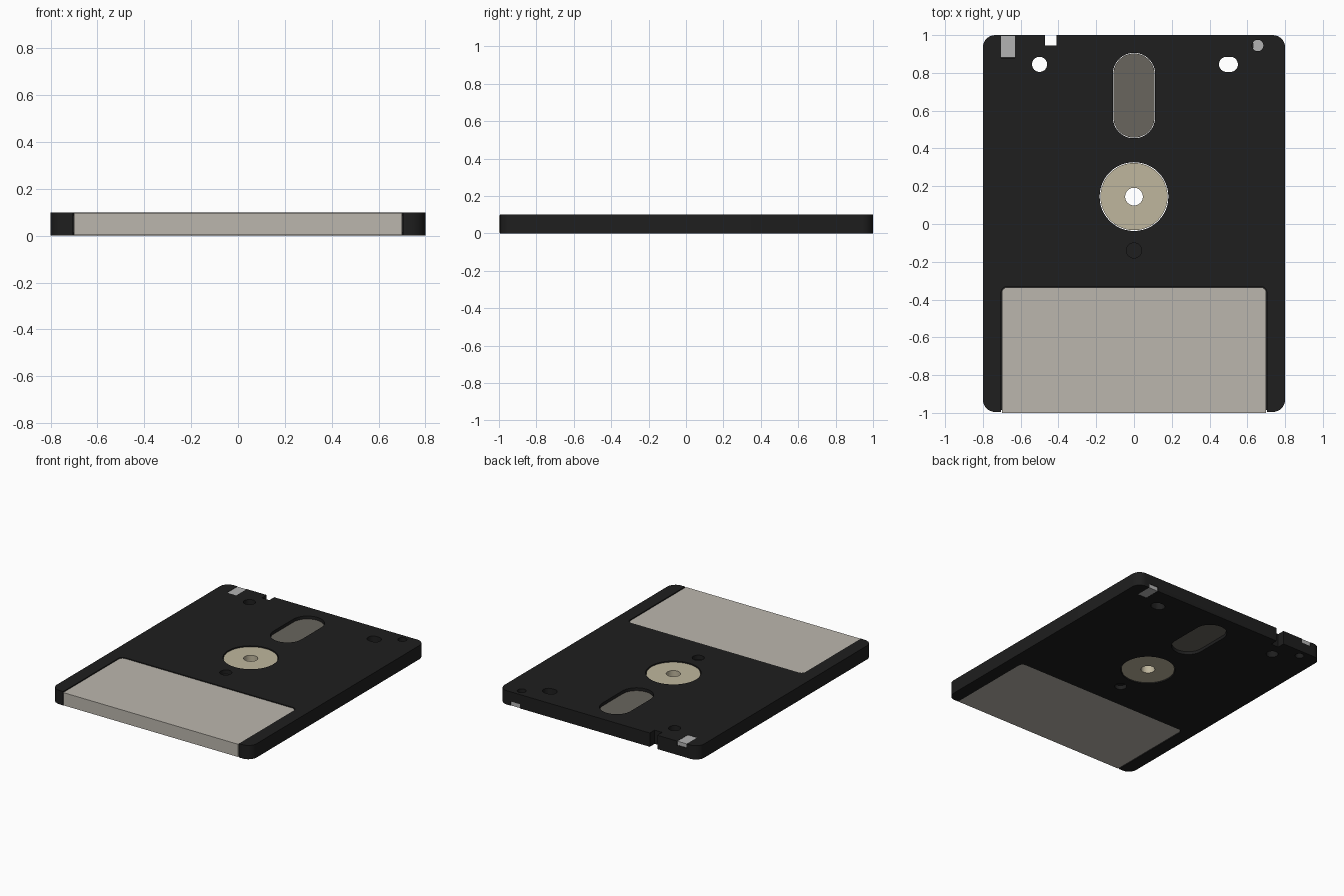
import bpy, bmesh, math

if "Cube" in bpy.data.objects:
    bpy.data.objects.remove(bpy.data.objects["Cube"])

H = 0.1  # case thickness


def material(name, r, g, b):
    m = bpy.data.materials.new(name)
    m.diffuse_color = (r, g, b, 1)
    m.use_nodes = True
    m.node_tree.nodes["Principled BSDF"].inputs["Base Color"].default_value = m.diffuse_color
    return m


BLACK = material("black_plastic", 0.013, 0.013, 0.013)
PAPER = material("label_paper", 0.50, 0.47, 0.42)
CREAM = material("hub_cream", 0.52, 0.47, 0.34)
METAL = material("shutter_metal", 0.14, 0.13, 0.11)
GREY = material("tab_grey", 0.45, 0.45, 0.45)


def rounded(x0, x1, y0, y1, r_front=0, r_back=0, n=8):
    """Rectangle outline with separate front and back corner radii."""
    pts = []
    for sx, sy, start in ((1, 1, 0), (0, 1, 90), (0, 0, 180), (1, 0, 270)):
        r = r_back if sy else r_front
        cx = x1 - r if sx else x0 + r
        cy = y1 - r if sy else y0 + r
        for i in range(n + 1 if r else 1):
            a = math.radians(start + 90 * i / n)
            pts.append((cx + r * math.cos(a), cy + r * math.sin(a)))
    return pts


def stadium(cx, cy, hx, hy, n=12):
    """Slot outline; a circle when hx == hy (tiny flat avoids doubled points)."""
    r = min(hx, hy) - 0.0003
    return rounded(cx - hx, cx + hx, cy - hy, cy + hy, r, r, n)


def circle(cx, cy, r, n=48):
    return [(cx + r * math.cos(math.tau * i / n), cy + r * math.sin(math.tau * i / n)) for i in range(n)]


def prism(name, pts, z0, z1, mat=None):
    bm = bmesh.new()
    low = bm.faces.new([bm.verts.new((x, y, z0)) for x, y in pts])
    ext = bmesh.ops.extrude_face_region(bm, geom=[low])
    for v in ext["geom"]:
        if isinstance(v, bmesh.types.BMVert):
            v.co.z = z1
    bmesh.ops.recalc_face_normals(bm, faces=bm.faces[:])
    me = bpy.data.meshes.new(name)
    bm.to_mesh(me)
    bm.free()
    ob = bpy.data.objects.new(name, me)
    bpy.context.collection.objects.link(ob)
    if mat:
        me.materials.append(mat)
    return ob


def subtract(target, cutter, keep=False):
    mod = target.modifiers.new("cut", "BOOLEAN")
    mod.operation, mod.solver, mod.object = "DIFFERENCE", "EXACT", cutter
    bpy.context.view_layer.objects.active = target
    bpy.ops.object.modifier_apply(modifier=mod.name)
    if not keep:
        bpy.data.objects.remove(cutter)


def cut(target, pts, z0=-0.1, z1=0.2):
    subtract(target, prism("cutter", pts, z0, z1))


# Case with through holes: locating hole and slot, edge notch, head window, hub opening
case = prism("disk_case", rounded(-0.8, 0.8, -0.995, 1, 0.065, 0.065), 0, H, BLACK)
cut(case, circle(-0.5, 0.845, 0.04, 32))
cut(case, stadium(0.5, 0.845, 0.05, 0.04))
cut(case, rounded(-0.47, -0.41, 0.945, 1.1))
cut(case, stadium(0, 0.68, 0.112, 0.226))
cut(case, circle(0, 0.145, 0.182))

# Features repeated on both faces: index hole, label recess, tab pocket and tab viewing hole
for top in (True, False):
    s = -1 if top else 1
    zr = lambda d: (H - d, H + 0.1) if top else (-0.1, d)
    cut(case, circle(0, -0.14, 0.04, 32), *zr(0.03))
    cut(case, rounded(-0.704, 0.704, -1.1, -0.331, 0, 0.034), *zr(0.012))
    cut(case, rounded(*sorted((s * 0.63, s * 0.705)), 0.88, 1.1), *zr(0.03))
    cut(case, circle(-s * 0.655, 0.945, 0.03, 32), *zr(0.08))
cut(case, rounded(-0.704, 0.704, -1.1, -0.985))

# Wraparound label, hollowed by the case it sits on
label = prism("label", rounded(-0.7, 0.7, -1, -0.335, 0, 0.03), 0.004, H - 0.004, PAPER)
subtract(label, case, keep=True)

# Hub ring
hub = prism("hub_ring", circle(0, 0.145, 0.178), 0.006, H - 0.006, CREAM)
cut(hub, circle(0, 0.145, 0.047, 32))

# Shutter plate recessed in the head window
shutter = prism("shutter_plate", stadium(0, 0.68, 0.109, 0.223), 0.02, H - 0.02, METAL)

# Write protect tabs, one per face
tab_top = prism("protect_tab_top", rounded(-0.704, -0.631, 0.881, 0.998), H - 0.029, H - 0.001, GREY)
tab_bottom = prism("protect_tab_bottom", rounded(0.631, 0.704, 0.881, 0.998), 0.001, 0.029, GREY)

# Smooth curved walls, keep hard edges
bpy.ops.object.select_all(action="DESELECT")
for ob in (case, label, hub, shutter):
    ob.select_set(True)
bpy.context.view_layer.objects.active = case
bpy.ops.object.shade_smooth_by_angle(angle=math.radians(30))
